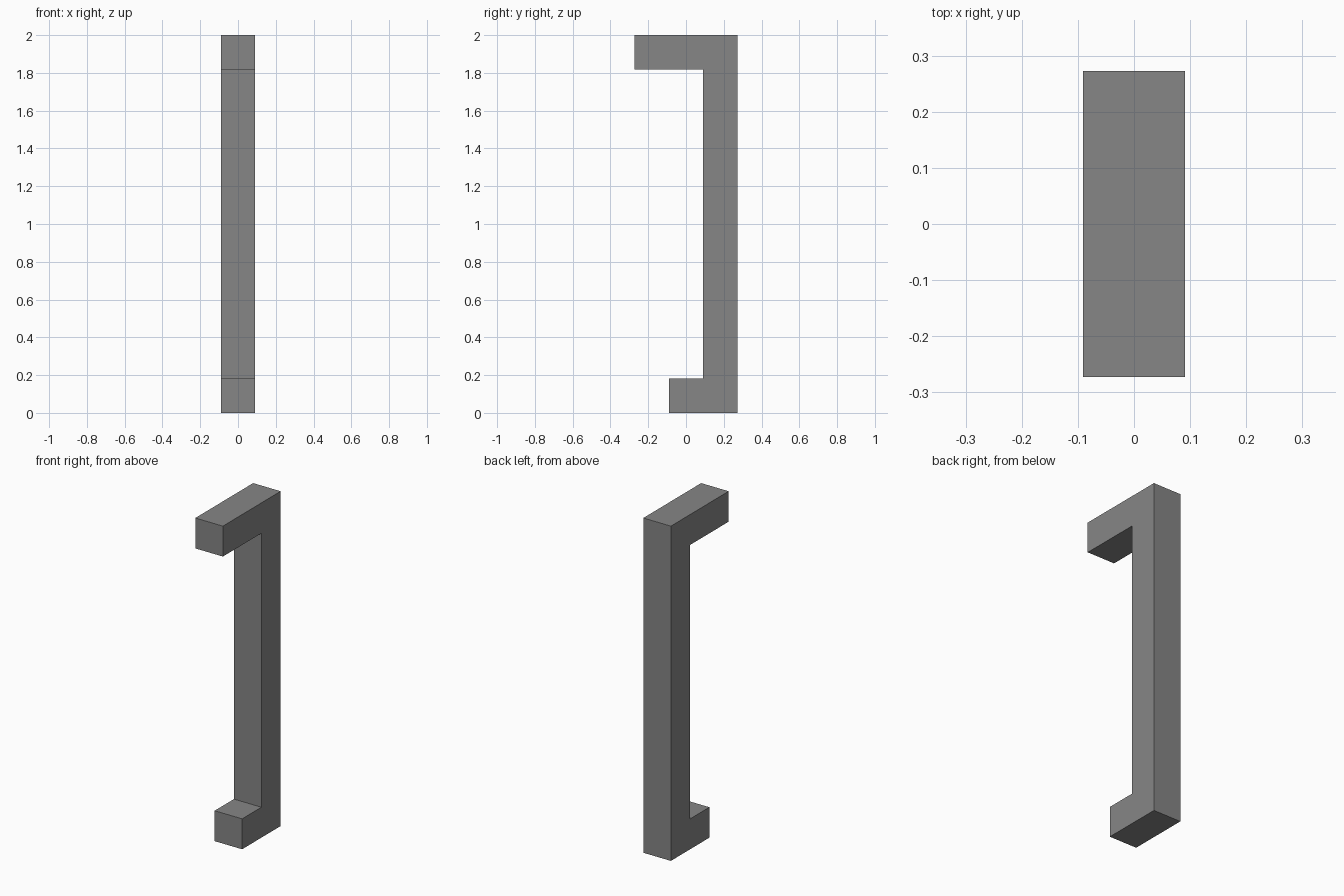
import bpy
import bmesh

cube = bpy.data.objects.get("Cube")
if cube:
    bpy.data.objects.remove(cube, do_unlink=True)

# Plain grey finish
grey = bpy.data.materials.new("grey")
grey.use_nodes = True
colour = (0.24, 0.24, 0.24, 1)
grey.diffuse_color = colour
grey.node_tree.nodes["Principled BSDF"].inputs["Base Color"].default_value = colour

# Square bar section; every length is a multiple of it
bar = 2 / 11
half = bar / 2
back, inner = 3 * half, half
top_front, foot_front = -3 * half, -half
height = 2

# Side outline of the bracket, as (y, z)
outline = [
    (back, 0), (back, height),
    (top_front, height), (top_front, height - bar),
    (inner, height - bar), (inner, bar),
    (foot_front, bar), (foot_front, 0),
]

# Extrude the outline across the width
bm = bmesh.new()
side = bm.faces.new([bm.verts.new((-half, y, z)) for y, z in outline])
extruded = bmesh.ops.extrude_face_region(bm, geom=[side], use_keep_orig=True)
moved = [v for v in extruded["geom"] if isinstance(v, bmesh.types.BMVert)]
bmesh.ops.translate(bm, verts=moved, vec=(bar, 0, 0))
bmesh.ops.recalc_face_normals(bm, faces=bm.faces)

mesh = bpy.data.meshes.new("handle_bracket")
bm.to_mesh(mesh)
bm.free()
mesh.materials.append(grey)
bpy.context.collection.objects.link(bpy.data.objects.new("handle_bracket", mesh))
